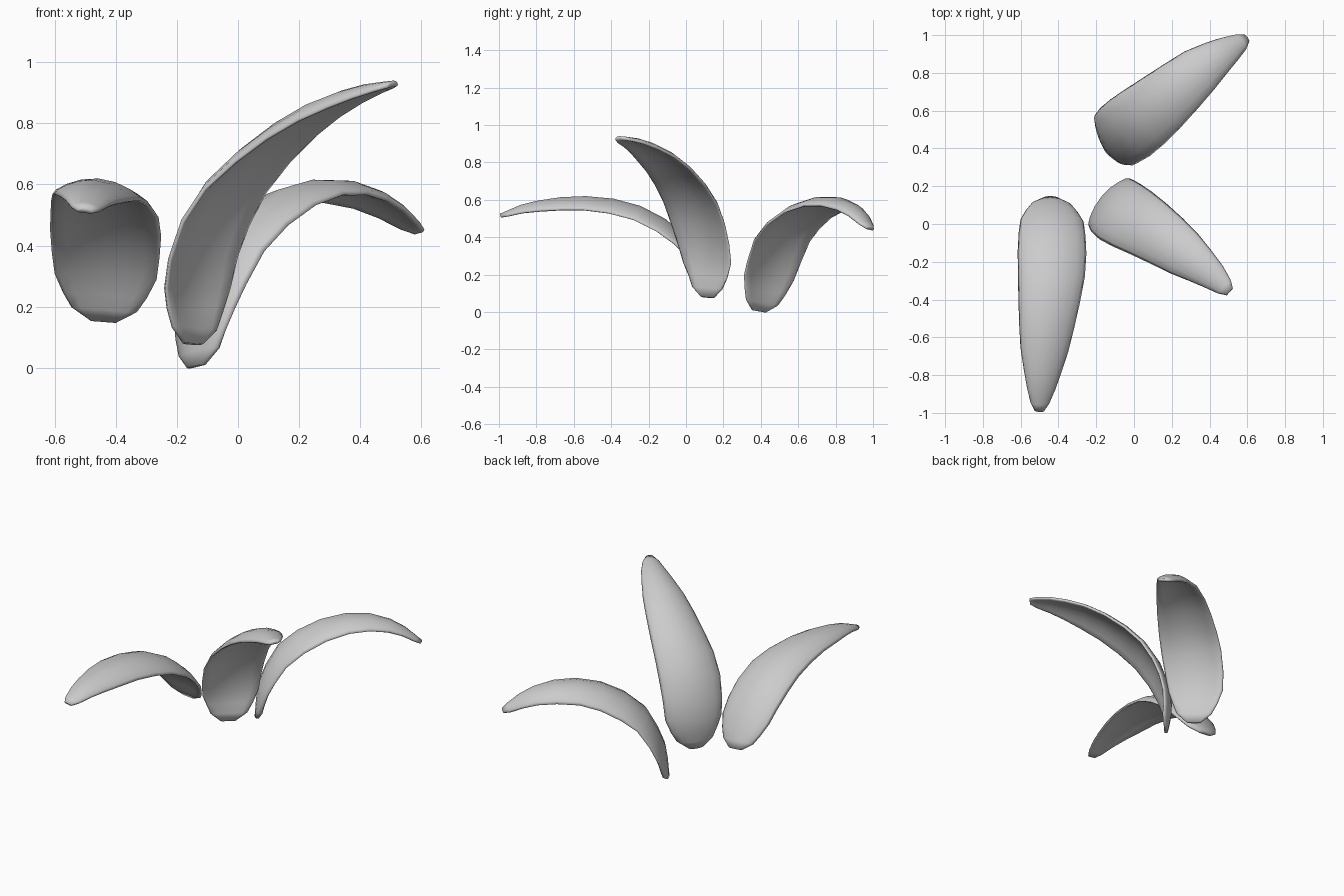
import bpy, bmesh, math
from mathutils import Vector

if "Cube" in bpy.data.objects:
    bpy.data.objects.remove(bpy.data.objects["Cube"])

# Half width and arch depth of a leaf along its length (fraction, value)
WIDTH = [(0, .045), (.035, .108), (.12, .165), (.28, .184), (.42, .179),
         (.6, .157), (.76, .126), (.9, .08), (.97, .05), (1, .025)]
ARCH = [(0, .005), (.04, .015), (.12, .033), (.3, .052), (.5, .055), (.75, .04), (.9, .022), (1, .004)]
ROWS = [0, .035, .08, .14, .22, .32, .43, .54, .65, .75, .84, .91, .97, 1]
RING = 16
THICK = .034


def lerp_table(table, s):
    for (a, va), (b, vb) in zip(table, table[1:]):
        if s <= b:
            return va + (vb - va) * (s - a) / (b - a)
    return table[-1][1]


def smooth_path(points, steps=12):
    p = [Vector(q) for q in points]
    p = [2 * p[0] - p[1]] + p + [2 * p[-1] - p[-2]]
    out = []
    for a, b, c, d in zip(p, p[1:], p[2:], p[3:]):
        for i in range(steps):
            t = i / steps
            out.append(.5 * (2 * b + (c - a) * t + (2 * a - 5 * b + 4 * c - d) * t * t
                             + (3 * b - a - 3 * c + d) * t ** 3))
    return out + [p[-2]]


def path_at(path, s):
    lengths = [(b - a).length for a, b in zip(path, path[1:])]
    target = s * sum(lengths)
    for a, b, l in zip(path, path[1:], lengths):
        if target <= l:
            return a.lerp(b, target / l)
        target -= l
    return path[-1].copy()


def leaf(name, crest, roll_base, roll_tip):
    path = smooth_path(crest)
    heading = path[-1] - path[0]
    side = Vector((-heading.y, heading.x, 0)).normalized()
    bm = bmesh.new()
    rings = []
    for s in ROWS:
        pos = path_at(path, s)
        tan = (path_at(path, min(1, s + .03)) - path_at(path, max(0, s - .03))).normalized()
        across = (side - tan * side.dot(tan)).normalized()
        up = tan.cross(across)
        r = roll_base + (roll_tip - roll_base) * s
        across, up = (across * math.cos(r) + up * math.sin(r),
                      up * math.cos(r) - across * math.sin(r))
        w = lerp_table(WIDTH, s)
        th = THICK * min(1, .45 + w / .18)
        # Arched section with a rounded rim
        ring = []
        for i in range(RING):
            a = 2 * math.pi * i / RING
            u, v = math.cos(a), math.sin(a)
            v = math.copysign(abs(v) ** .6, v) if abs(v) > 1e-6 else 0
            h = (v - 1) * th / 2 - lerp_table(ARCH, s) * u * u
            ring.append(bm.verts.new(pos + across * (w * u) + up * h))
        rings.append(ring)
    for ra, rb in zip(rings, rings[1:]):
        for i in range(RING):
            j = (i + 1) % RING
            bm.faces.new((ra[i], ra[j], rb[j], rb[i]))
    # Close the ends with strips between upper and lower surface
    for ring in (rings[0], rings[-1]):
        h = RING // 2
        for i in range(h):
            quad = [ring[i], ring[i + 1], ring[(RING - i - 1) % RING], ring[(RING - i) % RING]]
            bm.faces.new(list(dict.fromkeys(quad)))
    bmesh.ops.recalc_face_normals(bm, faces=bm.faces)
    for f in bm.faces:
        f.smooth = True
    mesh = bpy.data.meshes.new(name)
    bm.to_mesh(mesh)
    bm.free()
    obj = bpy.data.objects.new(name, mesh)
    bpy.context.collection.objects.link(obj)
    return obj


# Front leaf, arching toward -y
leaf("front_leaf", [(-.44, .148, .158), (-.435, .115, .235), (-.43, .045, .35),
                    (-.43, -.055, .455), (-.43, -.2, .55), (-.445, -.4, .608),
                    (-.465, -.62, .618), (-.485, -.85, .583), (-.5, -.995, .525)], 0, -.12)

# Tall middle leaf
leaf("tall_leaf", [(-.16, .125, .075), (-.172, .148, .25), (-.14, .115, .45),
                   (-.055, .06, .62), (.085, -.03, .762), (.25, -.15, .872),
                   (.4, -.265, .925), (.505, -.36, .94)], -.1, .12)

# Back leaf, drooping at the tip
leaf("back_leaf", [(-.15, .38, .005), (-.148, .415, .2), (-.1, .455, .34),
                   (-.025, .51, .47), (.158, .66, .595), (.335, .812, .615),
                   (.48, .918, .56), (.6, .99, .455)], -.05, -.12)
